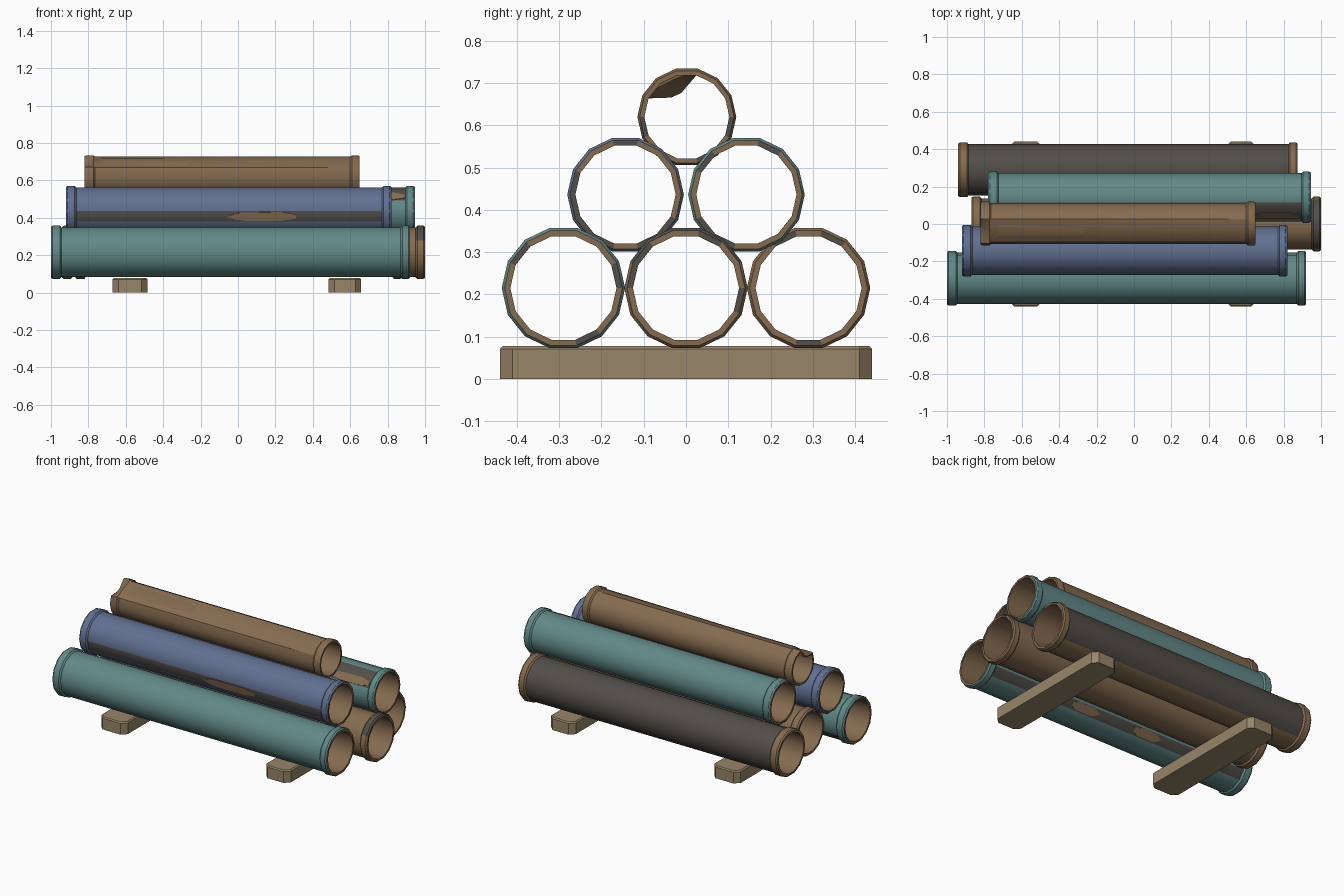
import bpy, bmesh, math, random
from mathutils import Vector

random.seed(4)
cube = bpy.data.objects.get("Cube")
if cube:
    bpy.data.objects.remove(cube, do_unlink=True)

SIDES = 14
STEP = 2 * math.pi / SIDES


def material(name, color):
    m = bpy.data.materials.new(name)
    m.use_nodes = True
    m.diffuse_color = (*color, 1)
    node = next(n for n in m.node_tree.nodes if n.type == 'BSDF_PRINCIPLED')
    node.inputs["Base Color"].default_value = (*color, 1)
    node.inputs["Roughness"].default_value = 0.8
    return m


TEAL = material("teal paint", (0.12, 0.25, 0.245))
BLUE = material("blue paint", (0.12, 0.162, 0.283))
RUST = material("rusty brown", (0.235, 0.148, 0.08))
GREY = material("dark grey grime", (0.085, 0.075, 0.064))
WOOD = material("pale timber", (0.31, 0.235, 0.14))


def finish(bm, name, mats, smooth=False):
    bmesh.ops.recalc_face_normals(bm, faces=bm.faces)
    mesh = bpy.data.meshes.new(name)
    bm.to_mesh(mesh)
    bm.free()
    obj = bpy.data.objects.new(name, mesh)
    bpy.context.collection.objects.link(obj)
    for m in mats:
        mesh.materials.append(m)
    if smooth:
        bpy.ops.object.select_all(action='DESELECT')
        bpy.context.view_layer.objects.active = obj
        obj.select_set(True)
        bpy.ops.object.shade_smooth_by_angle(angle=math.radians(30))
    return obj


def radial(i):
    return Vector((0, math.cos(i * STEP), math.sin(i * STEP)))


# Hollow pipe with a raised collar at each end; stripe lists the grimy sides
def pipe(name, x0, x1, y, z, r, paint, stripe=(), grimy_collar=(), dent=()):
    def end(x, way, width):
        return [("lip", x, 0.86 * r), ("collar", x, 0.955 * r),
                ("collar", x + way * 0.009, r),
                ("collar", x + way * (width - 0.009), r),
                ("body", x + way * width, 0.935 * r)]
    right = end(x1, -1, 0.05)[::-1]
    zones = ["collar", "collar", "collar", "lip", "inside"]
    profile = end(x0, 1, 0.056) + [(zone, p[1], p[2]) for zone, p in zip(zones, right)]
    profile += [("inside", x0 + 0.1, 0.86 * r)]

    bm = bmesh.new()
    rings = []
    for zone, px, pr in profile:
        ring = []
        for i in range(SIDES):
            # Dented rim fades out just behind the left collar
            push = max(0, 1 - (px - x0) / 0.08) * 0.42 if i in dent else 0
            ring.append(bm.verts.new(Vector((px, y, z)) + radial(i) * pr * (1 - push)))
        rings.append(ring)
    for k, (zone, px, pr) in enumerate(profile):
        a, b = rings[k], rings[(k + 1) % len(rings)]
        for i in range(SIDES):
            j = (i + 1) % SIDES
            f = bm.faces.new((a[i], a[j], b[j], b[i]))
            if zone == "inside":
                f.material_index = 1
            elif zone == "lip":
                f.material_index = 2 if random.random() < 0.22 else 1
            elif zone == "body":
                f.material_index = 2 if i in stripe else 0
            elif px > 0 and i in grimy_collar:
                f.material_index = 2
    return finish(bm, name, [paint, RUST, GREY], smooth=True)


# Thin pointed rust flake lying on one flat side of a pipe
def rust_patch(name, x0, x1, y, z, r, side):
    out = radial(side + 0.5)
    along = radial(side + 1) - radial(side)
    half = 0.935 * r * 0.45
    base = Vector((0, y, z)) + out * (0.935 * r * math.cos(STEP / 2) - 0.001)
    bm = bmesh.new()
    outline = [(0, 0.1), (0.12, 0.7), (0.3, 1), (0.75, 1),
               (1, 0.5), (1, -0.3), (0.8, -0.9), (0.2, -0.8)]
    verts = [bm.verts.new(base + Vector((x0 + (x1 - x0) * u, 0, 0)) + along * half * v)
             for u, v in outline]
    face = bm.faces.new(verts)
    top = bmesh.ops.extrude_face_region(bm, geom=[face])["geom"]
    bmesh.ops.translate(bm, vec=out * 0.004,
                        verts=[g for g in top if isinstance(g, bmesh.types.BMVert)])
    return finish(bm, name, [RUST])


def scaled(v, k):
    return v * k


# Pipe stack: three, two, one
low, mid, top = 0.146, 0.138, 0.117
pipe("bottom_front_pipe", -1.0, 0.92, -0.29, 0.215, low, TEAL, stripe=(12,))
pipe("bottom_middle_pipe", -0.87, 1.0, 0, 0.215, low, RUST, grimy_collar=range(1, 6))
pipe("bottom_back_pipe", -0.94, 0.875, 0.29, 0.215, low, RUST,
     stripe=[i % SIDES for i in range(12, 22)])
pipe("middle_front_pipe", -0.92, 0.82, -0.143, 0.436, mid, BLUE, stripe=(7,))
pipe("middle_back_pipe", -0.78, 0.945, 0.143, 0.436, mid, TEAL, stripe=(4, 5))
pipe("top_pipe", -0.82, 0.65, 0.002, 0.62, top, RUST, dent=(4, 5))

# Rust flakes on the grimy stripes
rust_patch("middle_front_rust", -0.06, 0.31, -0.143, 0.436, mid, 7)
rust_patch("middle_back_rust", 0.62, 0.89, 0.143, 0.436, mid, 5)
for n, x in enumerate((-0.35, 0.1)):
    rust_patch("bottom_front_rust_%d" % (n + 1), x, x + 0.2, -0.29, 0.215, low, 12)


# Timber skids with clipped corners and a softened top edge
def skid(name, x0, x1, length=0.88, height=0.078, cut=0.03):
    cx, hx, hy = (x0 + x1) / 2, (x1 - x0) / 2, length / 2
    outline = []
    for sx, sy in ((1, 1), (-1, 1), (-1, -1), (1, -1)):
        pair = [(sx * hx, sy * (hy - cut)), (sx * (hx - cut), sy * hy)]
        outline += pair if sx * sy > 0 else pair[::-1]
    bm = bmesh.new()
    face = bm.faces.new([bm.verts.new((cx + px, py, 0)) for px, py in outline])
    geom = bmesh.ops.extrude_face_region(bm, geom=[face])["geom"]
    verts = [g for g in geom if isinstance(g, bmesh.types.BMVert)]
    bmesh.ops.translate(bm, vec=(0, 0, height), verts=verts)
    rim = [e for e in bm.edges if all(v.co.z > height / 2 for v in e.verts)]
    bmesh.ops.bevel(bm, geom=rim, offset=0.007, segments=1, affect='EDGES')
    return finish(bm, name, [WOOD])


skid("right_skid", -0.67, -0.485)
skid("left_skid", 0.485, 0.657)
